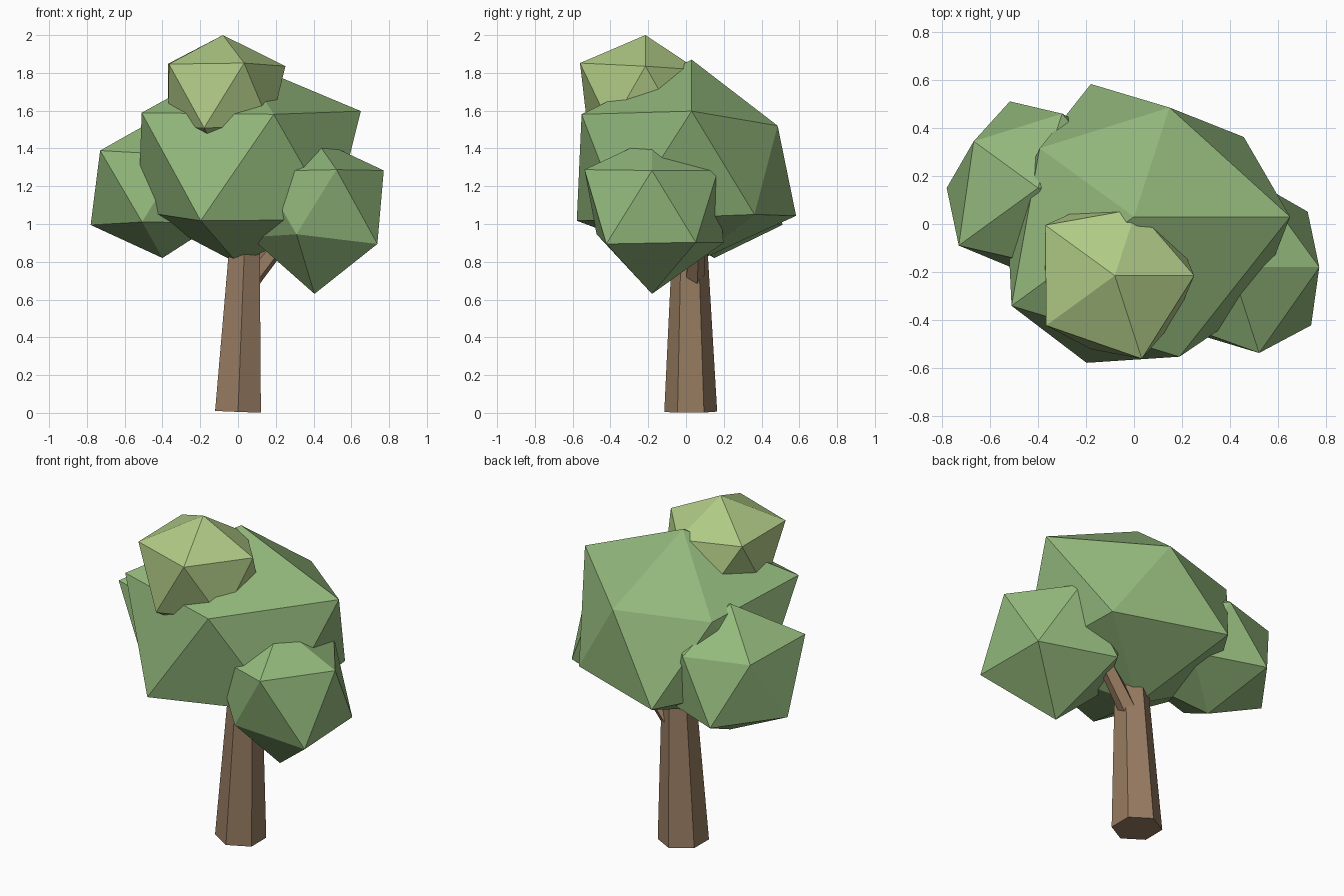
import bpy, bmesh, math
from mathutils import Vector

if "Cube" in bpy.data.objects:
    bpy.data.objects.remove(bpy.data.objects["Cube"])


def material(name, rgb):
    m = bpy.data.materials.new(name)
    m.diffuse_color = (*rgb, 1)
    m.use_nodes = True
    m.node_tree.nodes["Principled BSDF"].inputs["Base Color"].default_value = m.diffuse_color
    return m


def add_object(name, bm, mat):
    bmesh.ops.recalc_face_normals(bm, faces=bm.faces)
    me = bpy.data.meshes.new(name)
    bm.to_mesh(me)
    bm.free()
    me.materials.append(mat)
    ob = bpy.data.objects.new(name, me)
    bpy.context.collection.objects.link(ob)
    return ob


def limb(name, start, end, r0, r1, sides, mat):
    """Tapered prism whose end caps are square to its axis."""
    start, end = Vector(start), Vector(end)
    rot = Vector((0, 0, 1)).rotation_difference(end - start)
    bm = bmesh.new()
    rings = []
    for centre, r in ((start, r0), (end, r1)):
        angles = [math.pi / 2 + math.tau * i / sides for i in range(sides)]
        rings.append([bm.verts.new(centre + rot @ Vector((r * math.cos(a), r * math.sin(a), 0)))
                      for a in angles])
    low, high = rings
    for i in range(sides):
        j = (i + 1) % sides
        bm.faces.new((low[i], low[j], high[j], high[i]))
    bm.faces.new(low[::-1])
    bm.faces.new(high)
    add_object(name, bm, mat)


def leaf_clump(name, centre, ring, top, bottom, squash, mat):
    """Icosahedron with uneven radii; ring lists them every 36 degrees."""
    bm = bmesh.new()
    bmesh.ops.create_icosphere(bm, subdivisions=1, radius=1)
    for v in bm.verts:
        d = v.co.normalized()
        if abs(d.z) > 0.9:
            r = top if d.z > 0 else bottom
        else:
            r = ring[round(math.degrees(math.atan2(d.y, d.x)) / 36) % 10]
        v.co = Vector(centre) + Vector((d.x, d.y, d.z * squash)) * r
    add_object(name, bm, mat)


bark = material("bark", (0.31, 0.20, 0.12))
green = material("leaf_green", (0.29, 0.48, 0.20))
light = material("leaf_light", (0.44, 0.60, 0.24))

# Leaning trunk and side branch
limb("trunk", (0, 0.025, 0.006), (0.047, 0.018, 1.2), 0.14, 0.076, 6, bark)
limb("branch", (0.03, 0.04, 0.656), (0.37, 0.065, 1.09), 0.055, 0.04, 5, bark)

# Foliage
leaf_clump("main_foliage", (0, 0.03, 1.305),
           (.727, .632, .535, .65, .543, .59, .705, .715, .685, .70),
           .628, .572, 0.9, green)
leaf_clump("left_foliage", (-0.40, 0.15, 1.185),
           (.40, .40, .364, .424, .37, .425, .456, .39, .40, .40),
           .39, .365, 1.0, green)
leaf_clump("right_foliage", (0.405, -0.18, 1.10),
           (.41, .44, .41, .445, .40, .38, .40, .345, .42, .46),
           .355, .47, 1.0, green)
leaf_clump("top_foliage", (-0.08, -0.215, 1.67),
           (.37, .35, .327, .35, .40, .325, .395, .36, .407, .35),
           .33, .35, 1.0, light)
